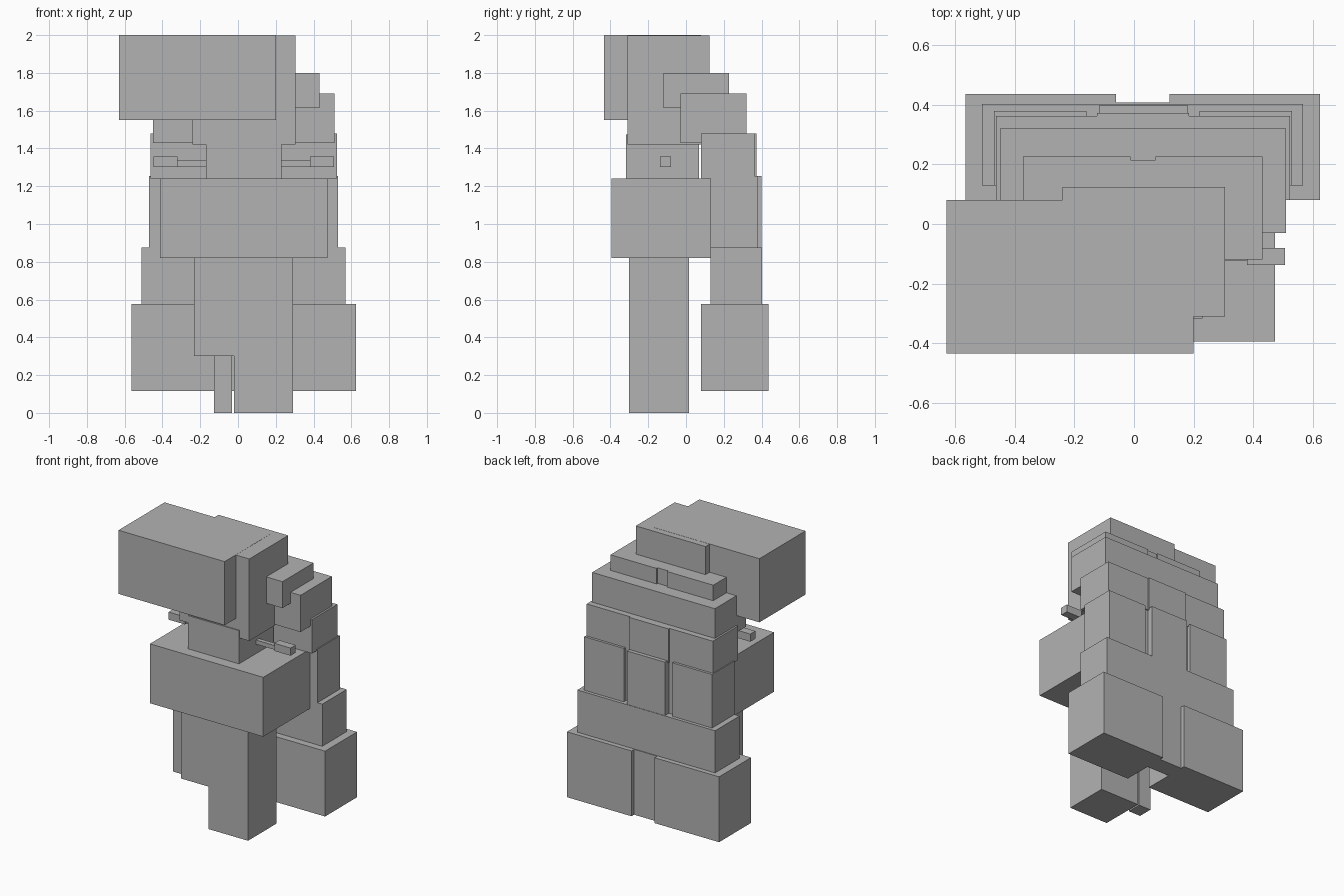
import bpy
import bmesh

grey = bpy.data.materials.new("plain grey")
grey.diffuse_color = (0.45, 0.45, 0.45, 1)


def box(name, x, y, z):
    """Box from (min, max) pairs on each axis."""
    bm = bmesh.new()
    bmesh.ops.create_cube(bm, size=1)
    for v in bm.verts:
        for i, (a, b) in enumerate((x, y, z)):
            v.co[i] = a if v.co[i] < 0 else b
    mesh = bpy.data.meshes.new(name)
    bm.to_mesh(mesh)
    bm.free()
    mesh.materials.append(grey)
    obj = bpy.data.objects.new(name, mesh)
    bpy.context.collection.objects.link(obj)
    return obj


MID = 0.03  # centre line of the body


def pair(name, inner, outer, y, z):
    """Two boxes mirrored about the body's centre line."""
    box(name + "_left", (MID - outer, MID - inner), y, z)
    box(name + "_right", (MID + inner, MID + outer), y, z)


# Head
box("head_front", (-0.63, 0.20), (-0.435, 0.08), (1.55, 2.0))
box("head_back", (-0.24, 0.305), (-0.31, 0.125), (1.42, 1.999))

# Neck and body
box("neck", (-0.17, 0.23), (-0.317, 0.07), (1.24, 1.475))
box("torso", (-0.412, 0.474), (-0.395, 0.13), (0.82, 1.24))

# Small arms with thicker ends
pair("arm", 0.19, 0.36, (-0.125, -0.095), (1.305, 1.335))
pair("hand", 0.35, 0.477, (-0.137, -0.08), (1.303, 1.357))

# Legs
box("upper_leg", (-0.233, 0.29), (-0.302, 0.015), (0.30, 0.82))
box("standing_leg", (-0.02, 0.29), (-0.302, 0.015), (0.0, 0.30))
box("peg_leg", (-0.127, -0.032), (-0.09, 0.015), (0.0, 0.30))

# Back shell, stacked from the top down
pair("shell_crest", 0.042, 0.402, (-0.12, 0.227), (1.613, 1.80))
box("shell_crest_joint", (-0.02, 0.08), (-0.11, 0.215), (1.613, 1.80))

box("shell_shoulder", (-0.45, 0.51), (-0.03, 0.32), (1.43, 1.69))

pair("shell_upper", 0.155, 0.493, (0.08, 0.362), (1.24, 1.48))
box("shell_upper_middle", (-0.125, 0.185), (0.08, 0.373), (1.24, 1.48))

pair("shell_waist", 0.19, 0.50, (0.13, 0.38), (0.875, 1.253))
box("shell_waist_middle", (-0.115, 0.18), (0.13, 0.40), (0.875, 1.253))
box("shell_waist_joint", (-0.17, 0.23), (0.14, 0.355), (0.875, 1.25))

box("shell_lower", (-0.51, 0.568), (0.13, 0.403), (0.575, 0.875))

pair("shell_base", 0.09, 0.595, (0.08, 0.437), (0.115, 0.577))
box("shell_base_joint", (-0.07, 0.13), (0.28, 0.408), (0.115, 0.577))
